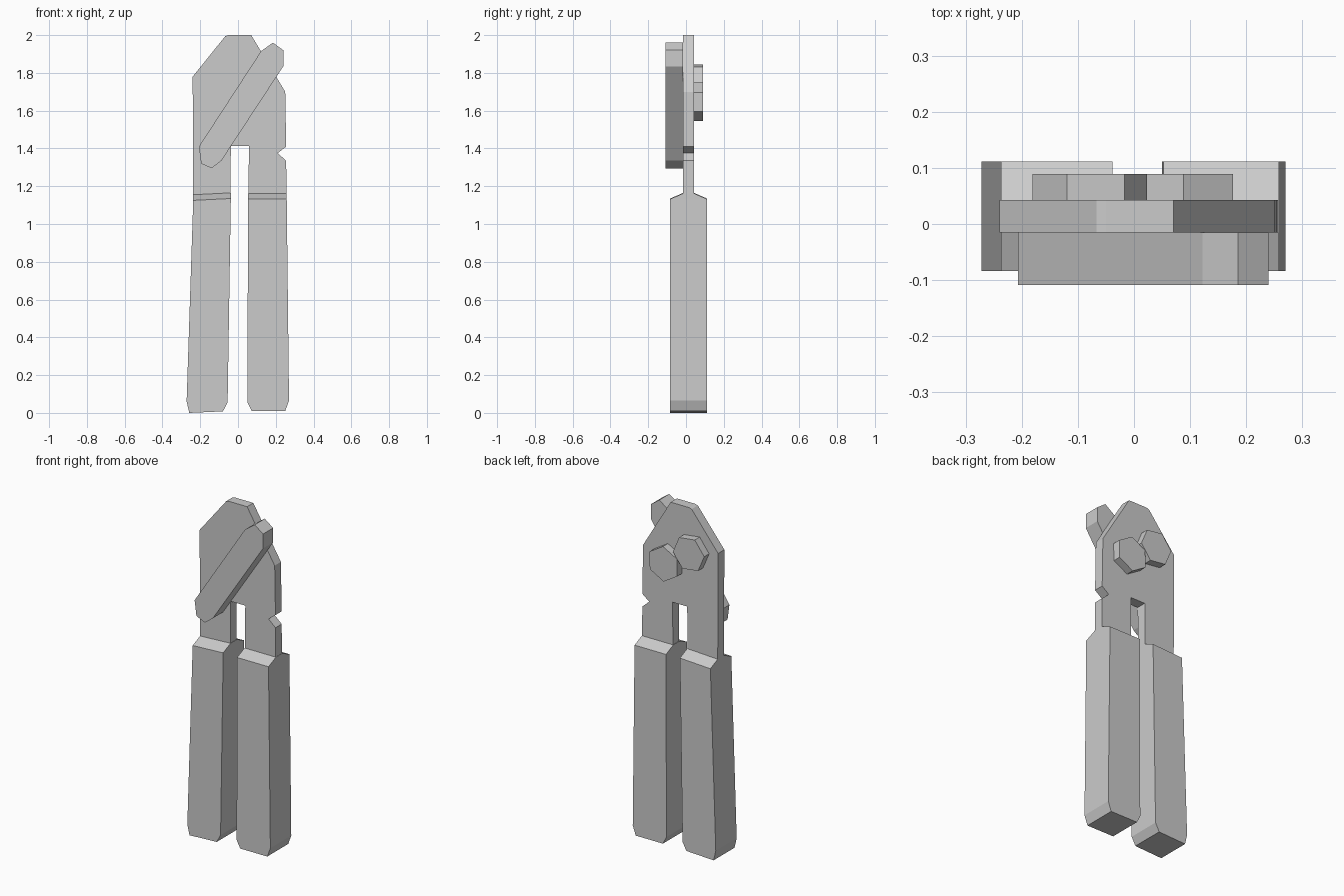
import bpy, bmesh
from math import cos, sin, radians

cube = bpy.data.objects.get("Cube")
if cube:
    bpy.data.objects.remove(cube)

# One plain grey for the whole tool
grey = bpy.data.materials.new("plain grey")
grey.use_nodes = True
colour = (0.6, 0.6, 0.6, 1)
grey.diffuse_color = colour
grey.node_tree.nodes["Principled BSDF"].inputs["Base Color"].default_value = colour

PLATE_Y = (-0.015, 0.043)


def prism(profile, y0, y1):
    """Extrude an (x, z) outline from y0 to y1."""
    bm = bmesh.new()
    face = bm.faces.new([bm.verts.new((x, y0, z)) for x, z in profile])
    out = bmesh.ops.extrude_face_region(bm, geom=[face])
    for v in out["geom"]:
        if isinstance(v, bmesh.types.BMVert):
            v.co.y = y1
    bmesh.ops.recalc_face_normals(bm, faces=bm.faces)
    return bm


def finish(name, bm):
    bmesh.ops.recalc_face_normals(bm, faces=bm.faces)
    mesh = bpy.data.meshes.new(name)
    bm.to_mesh(mesh)
    bm.free()
    mesh.materials.append(grey)
    obj = bpy.data.objects.new(name, mesh)
    bpy.context.collection.objects.link(obj)


def handle(name, profile):
    """Thick grip whose top end tapers to the plate thickness."""
    bm = prism(profile, -0.084, 0.111)
    bm.faces.ensure_lookup_table()
    top = max(bm.faces, key=lambda f: f.calc_center_median().z)
    out = bmesh.ops.extrude_face_region(bm, geom=[top])
    bmesh.ops.delete(bm, geom=[top], context="FACES_ONLY")
    for v in out["geom"]:
        if isinstance(v, bmesh.types.BMVert):
            v.co.z += 0.03
            v.co.y = PLATE_Y[0] if v.co.y < 0 else PLATE_Y[1]
    finish(name, bm)


def bolt(name, x, z, turn):
    """Hexagonal bolt head on the back of the plate."""
    angles = [radians(turn + 60 * i) for i in range(6)]
    outline = [(x + 0.103 * cos(a), z + 0.103 * sin(a)) for a in angles]
    finish(name, prism(outline, PLATE_Y[1], 0.089))


# Flat head plate with two legs and a notch
finish("head_plate", prism([
    (-0.24, 1.78), (-0.067, 1.995), (-0.05, 2.0), (0.07, 2.0), (0.25, 1.70),
    (0.255, 1.41), (0.21, 1.375), (0.255, 1.335), (0.257, 1.14), (0.055, 1.14),
    (0.058, 1.413), (-0.038, 1.413), (-0.04, 1.14), (-0.237, 1.14)], *PLATE_Y))

# Diagonal bar on the front
finish("diagonal_bar", prism([
    (-0.207, 1.41), (-0.195, 1.32), (-0.14, 1.295), (-0.088, 1.335),
    (0.24, 1.835), (0.24, 1.92), (0.185, 1.96), (0.122, 1.915)],
    -0.109, PLATE_Y[0]))

# Two grips
handle("right_handle", [
    (-0.237, 1.125), (-0.272, 0.06), (-0.258, 0.0), (-0.08, 0.008),
    (-0.055, 0.055), (-0.038, 1.135)])
handle("left_handle", [
    (0.053, 1.132), (0.05, 0.055), (0.073, 0.01), (0.25, 0.01),
    (0.27, 0.065), (0.258, 1.132)])

# Bolt heads on the back
bolt("right_bolt", -0.079, 1.75, 53)
bolt("left_bolt", 0.086, 1.648, 88.7)
